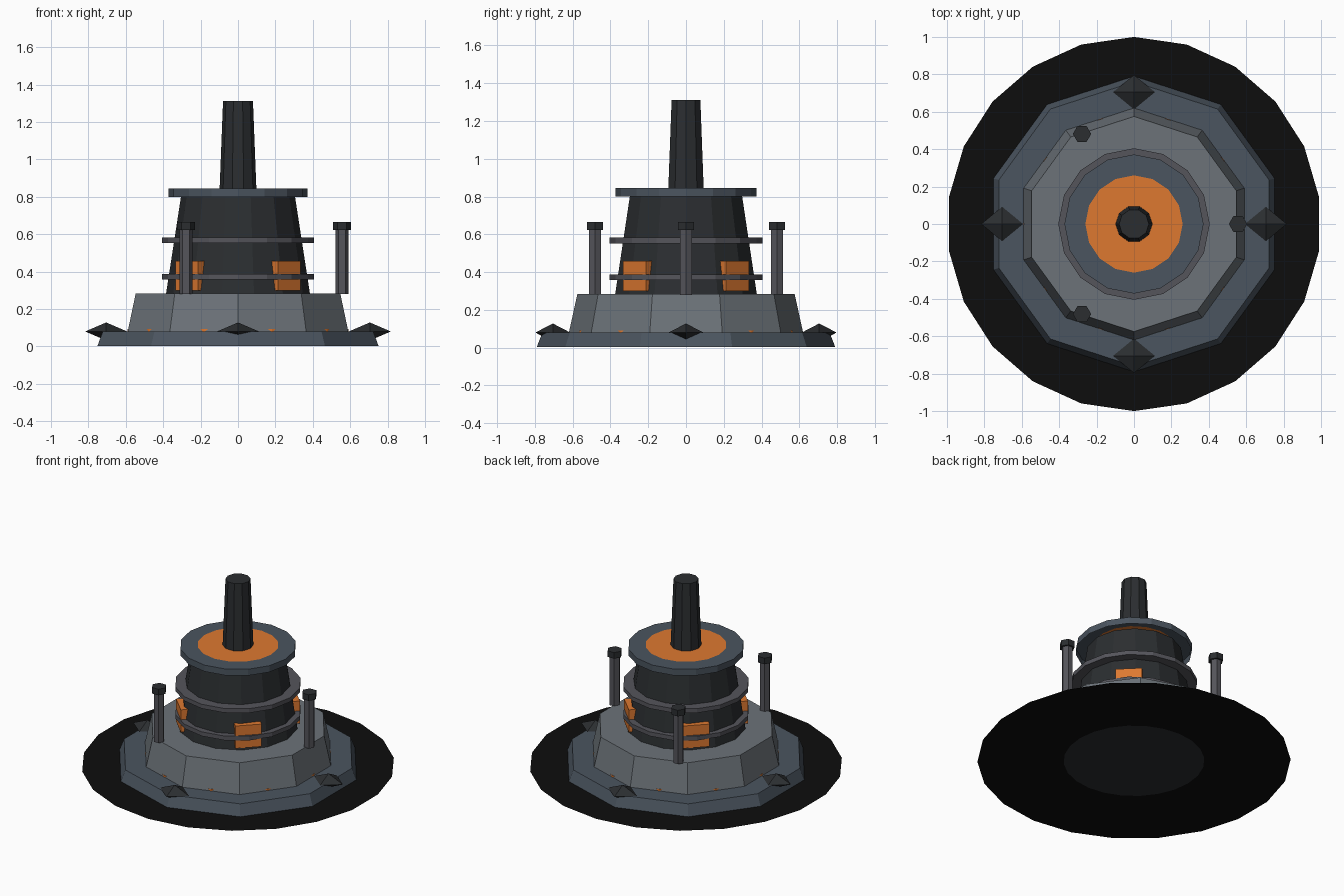
import bpy, bmesh
from math import pi, cos, sin, radians
from mathutils import Matrix

if "Cube" in bpy.data.objects:
    bpy.data.objects.remove(bpy.data.objects["Cube"])


def material(name, r, g, b):
    m = bpy.data.materials.new(name)
    m.diffuse_color = (r, g, b, 1)
    m.use_nodes = True
    m.node_tree.nodes["Principled BSDF"].inputs["Base Color"].default_value = m.diffuse_color
    return m


BLACK = material("black", .004, .004, .004)
DARK = material("dark_metal", .024, .027, .03)
BLUE = material("blue_grey", .07, .09, .115)
PALE = material("pale_grey", .15, .17, .19)
RING = material("ring_grey", .09, .09, .105)
ORANGE = material("orange_glow", .73, .19, .03)


def finish(name, bm, mat):
    me = bpy.data.meshes.new(name)
    bm.to_mesh(me)
    bm.free()
    me.materials.append(mat)
    ob = bpy.data.objects.new(name, me)
    bpy.context.collection.objects.link(ob)
    return ob


def frustum(name, mat, sides, r0, r1, z0, z1, turn=0, x=0, y=0, bottom=True):
    """Flat-sided tapered drum; first corner lies at angle turn."""
    bm = bmesh.new()
    ang = [turn + 2 * pi * i / sides for i in range(sides)]
    lo = [bm.verts.new((x + r0 * cos(a), y + r0 * sin(a), z0)) for a in ang]
    hi = [bm.verts.new((x + r1 * cos(a), y + r1 * sin(a), z1)) for a in ang]
    for i in range(sides):
        j = (i + 1) % sides
        bm.faces.new((lo[i], lo[j], hi[j], hi[i]))
    bm.faces.new(hi)
    if bottom:
        bm.faces.new(lo[::-1])
    return finish(name, bm, mat)


def disc(name, mat, sides, r, z):
    bm = bmesh.new()
    bmesh.ops.create_circle(bm, cap_ends=True, segments=sides, radius=r,
                            matrix=Matrix.Translation((0, 0, z)) @ Matrix.Rotation(pi / 2, 4, 'Z'))
    return finish(name, bm, mat)


# Ground pad and underside plate
pad = disc("ground_pad", BLACK, 22, 1.0, .002)
pad.data.transform(Matrix.Rotation(pi / 2, 4, 'Z'))
disc("underside_plate", DARK, 24, .45, 0)

# Two-step ten-sided base with a thin glowing seam
frustum("base_step", BLUE, 10, .79, .76, .003, .08, pi / 2)
frustum("base_tier", PALE, 10, .62, .575, .08, .283, pi / 2)
frustum("base_glow_seam", ORANGE, 20, .5905, .5905, .08, .092)

# Tower, hoops, open-bottomed cap and glowing vent
frustum("tower", DARK, 14, .385, .305, .28, .80)
for i, z in enumerate((.358, .552)):
    frustum(f"tower_hoop_{i}", RING, 16, .405, .405, z, z + .03)
frustum("tower_cap", BLUE, 16, .372, .372, .80, .845, bottom=False)
disc("cap_glow", ORANGE, 16, .26, .847)
# Same glow visible from underneath the cap
disc("cap_glow_under", ORANGE, 16, .26, .843)
frustum("barrel", DARK, 10, .10, .08, .80, 1.312)

# Four glowing windows on the diagonals
for i in range(4):
    bm = bmesh.new()
    bmesh.ops.create_cube(bm, size=1, matrix=Matrix.Rotation(radians(45 + 90 * i), 4, 'Z')
                          @ Matrix.Translation((.363, 0, .379))
                          @ Matrix.Diagonal((.046, .17, .158, 1)))
    finish(f"window_{i}", bm, ORANGE)

# Three hexagonal posts with caps
for i in range(3):
    a = 2 * pi * i / 3
    px, py = .556 * cos(a), .556 * sin(a)
    frustum(f"post_{i}", RING, 6, .036, .036, .28, .625, x=px, y=py)
    frustum(f"post_cap_{i}", DARK, 6, .049, .049, .622, .665, x=px, y=py)

# Four eight-faced spikes around the base
for i in range(4):
    a = pi / 2 * i
    bm = bmesh.new()
    top, bot = bm.verts.new((0, 0, .048)), bm.verts.new((0, 0, -.048))
    rim = [bm.verts.new((.112 * cos(pi / 2 * k), .092 * sin(pi / 2 * k), 0)) for k in range(4)]
    for k in range(4):
        p, q = rim[k], rim[(k + 1) % 4]
        bm.faces.new((p, q, top))
        bm.faces.new((q, p, bot))
    bmesh.ops.translate(bm, verts=bm.verts, vec=(.705 * cos(a), .705 * sin(a), .08))
    finish(f"base_spike_{i}", bm, DARK)
